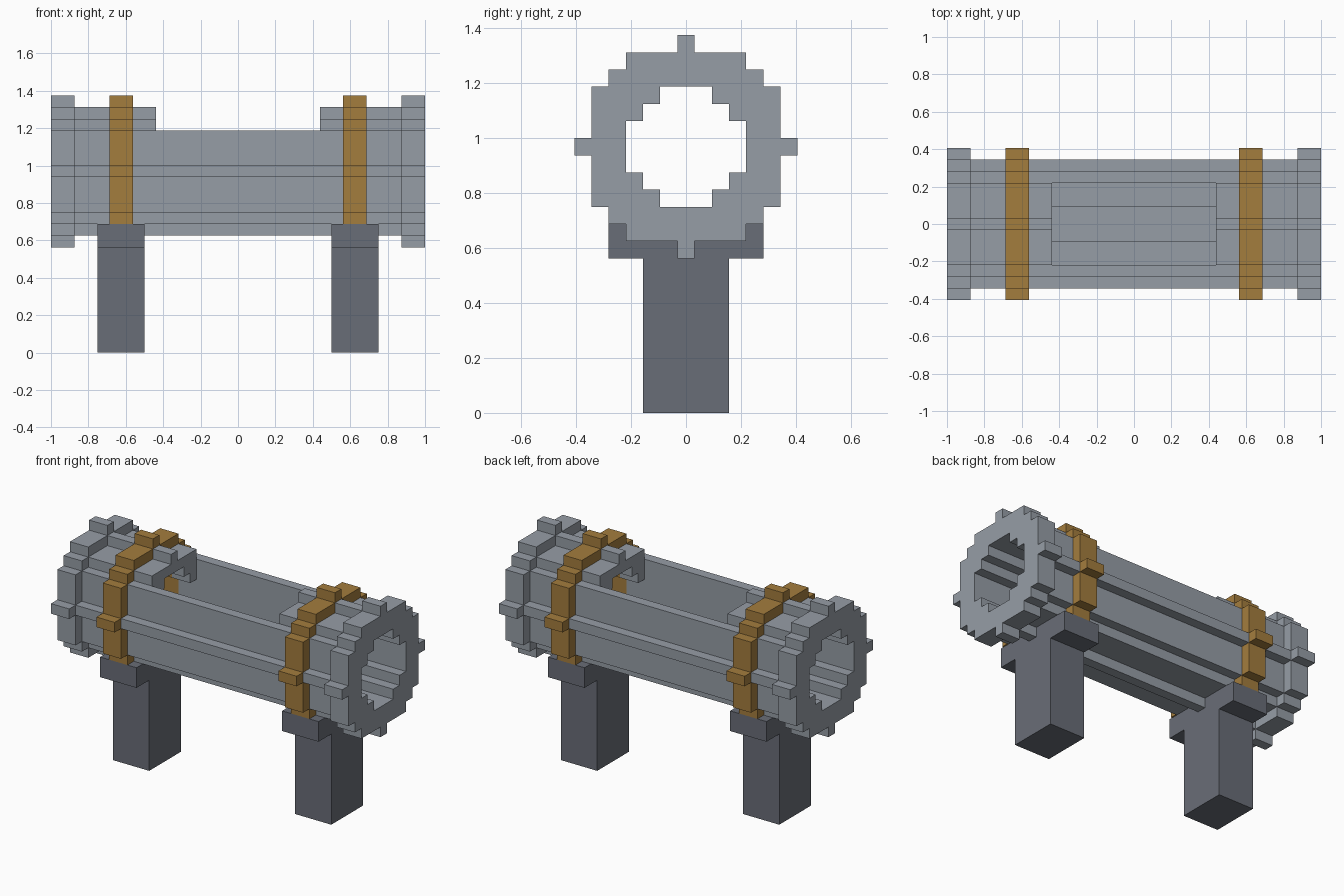
import bpy, bmesh

if "Cube" in bpy.data.objects:
    bpy.data.objects.remove(bpy.data.objects["Cube"], do_unlink=True)

U = 0.0625          # block size
CZ = 15.5 * U       # height of the tube axis


def material(name, rgb):
    m = bpy.data.materials.new(name)
    m.use_nodes = True
    col = (*rgb, 1.0)
    m.diffuse_color = col
    bsdf = next(n for n in m.node_tree.nodes if n.type == 'BSDF_PRINCIPLED')
    bsdf.inputs["Base Color"].default_value = col
    bsdf.inputs["Roughness"].default_value = 0.8
    return m


STEEL = material("steel grey", (0.305, 0.337, 0.381))
DARK = material("dark grey", (0.141, 0.153, 0.184))
BRASS = material("brass", (0.371, 0.205, 0.048))


def finish(name, bm, mat):
    bmesh.ops.recalc_face_normals(bm, faces=bm.faces)
    mesh = bpy.data.meshes.new(name)
    bm.to_mesh(mesh)
    bm.free()
    mesh.materials.append(mat)
    obj = bpy.data.objects.new(name, mesh)
    bpy.context.collection.objects.link(obj)
    return obj


def prism(name, x0, x1, solid, mat):
    """Extrude the blocks where solid(y, z) is true from x0 to x1 (in blocks)."""
    bm = bmesh.new()
    for y in range(-6, 7):
        for z in range(-6, 7):
            if solid(y, z):
                bm.faces.new([bm.verts.new((x0 * U, (y + dy) * U, CZ + (z + dz) * U))
                              for dy, dz in ((-.5, -.5), (.5, -.5), (.5, .5), (-.5, .5))])
    bmesh.ops.remove_doubles(bm, verts=bm.verts, dist=1e-4)
    res = bmesh.ops.extrude_face_region(bm, geom=bm.faces[:], use_keep_orig=True)
    moved = [v for v in res["geom"] if isinstance(v, bmesh.types.BMVert)]
    bmesh.ops.translate(bm, verts=moved, vec=((x1 - x0) * U, 0, 0))
    bmesh.ops.recalc_face_normals(bm, faces=bm.faces)
    bmesh.ops.dissolve_limit(bm, angle_limit=0.01, verts=bm.verts, edges=bm.edges)
    return finish(name, bm, mat)


def box(name, x, y, z, mat):
    bm = bmesh.new()
    bmesh.ops.create_cube(bm, size=1.0)
    for v in bm.verts:
        v.co = [r[0] + (c + 0.5) * (r[1] - r[0]) for c, r in zip(v.co, (x, y, z))]
    return finish(name, bm, mat)


# Stepped round cross-sections
def ring(y, z):
    return 12 < y * y + z * z <= 36


def tube(y, z):
    return 12 < y * y + z * z <= 25


def trough(y, z):
    opening = (abs(y) <= 3 and z >= -2) or (abs(y) <= 1 and z >= -3)
    return y * y + z * z <= 25 and z <= 3 and not opening


# Open middle of the tube
prism("open_trough", -7, 7, trough, STEEL)

# Ends, bands and legs on both sides
for side, s in (("right", -1), ("left", 1)):
    prism(side + "_end_flange", s * 14, s * 16, ring, STEEL)
    prism(side + "_outer_tube", s * 11, s * 14, tube, STEEL)
    prism(side + "_band", s * 9, s * 11, ring, BRASS)
    prism(side + "_inner_tube", s * 7, s * 9, tube, STEEL)
    x = sorted((s * 0.5, s * 0.75))
    box(side + "_leg", x, (-2.5 * U, 2.5 * U), (0, 9 * U), DARK)
    box(side + "_leg_saddle", x, (-4.5 * U, 4.5 * U), (9 * U, 11 * U), DARK)
